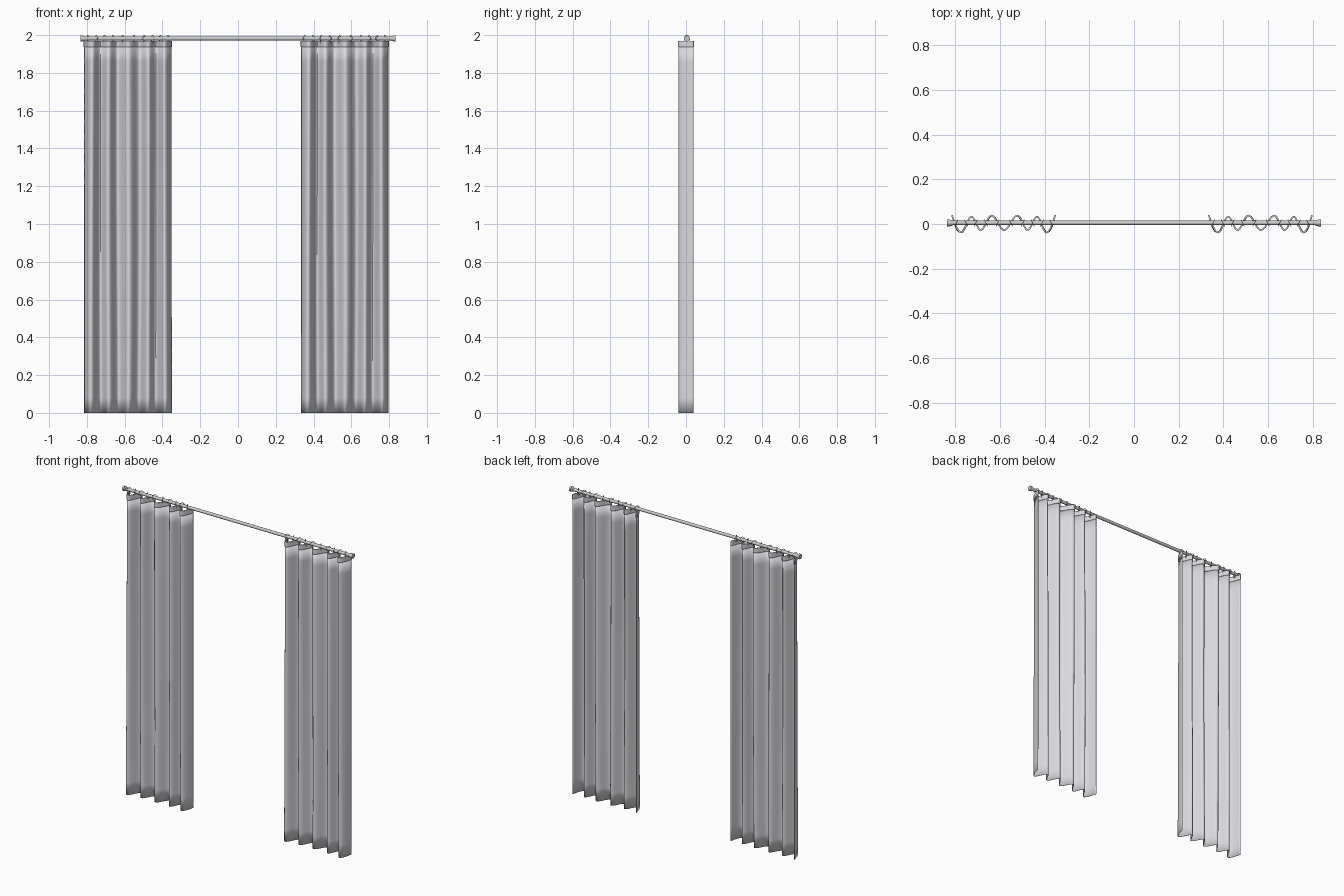
import bpy, bmesh, math
from mathutils import Matrix, Vector

cube = bpy.data.objects.get("Cube")
if cube:
    bpy.data.objects.remove(cube, do_unlink=True)


def material(name, rgb):
    m = bpy.data.materials.new(name)
    m.use_nodes = True
    m.diffuse_color = (*rgb, 1)
    m.node_tree.nodes["Principled BSDF"].inputs["Base Color"].default_value = (*rgb, 1)
    return m


fabric = material("pale grey fabric", (0.70, 0.69, 0.73))
metal = material("grey metal", (0.60, 0.61, 0.60))

ROD_Y, ROD_Z = 0.005, 1.982
TOP = 1.968
# Fold extremes (x, y) across one panel
FOLDS = [(-.816, .04), (-.773, -.038), (-.728, .033), (-.686, -.027), (-.638, .038),
         (-.581, -.027), (-.520, .038), (-.474, -.027), (-.432, .033), (-.390, -.038),
         (-.350, .04)]
STEPS = 10


def finish(name, bm, mat, angle=40):
    me = bpy.data.meshes.new(name)
    bm.to_mesh(me)
    bm.free()
    me.materials.append(mat)
    ob = bpy.data.objects.new(name, me)
    bpy.context.collection.objects.link(ob)
    bpy.ops.object.select_all(action='DESELECT')
    ob.select_set(True)
    bpy.context.view_layer.objects.active = ob
    bpy.ops.object.shade_smooth_by_angle(angle=math.radians(angle))
    return ob


def fold_line():
    """Wavy plan of the cloth; the outer edges flare, the inner folds are round."""
    pts = []
    last = len(FOLDS) - 2
    for i, (a, b) in enumerate(zip(FOLDS, FOLDS[1:])):
        for s in range(STEPS):
            t = s / STEPS
            if i == 0:
                e = math.sin(t * math.pi / 2)
            elif i == last:
                e = 1 - math.cos(t * math.pi / 2)
            else:
                e = (1 - math.cos(t * math.pi)) / 2
            pts.append((a[0] + (b[0] - a[0]) * t, a[1] + (b[1] - a[1]) * e))
    return pts + [FOLDS[-1]]


def cloth(name, heights, thickness, shift):
    """Sheet that follows the folds and spreads a little toward the floor."""
    bm = bmesh.new()
    mid = (FOLDS[0][0] + FOLDS[-1][0]) / 2
    rows = []
    for z in heights:
        drop = 1 - z / TOP
        row = []
        for x, y in fold_line():
            u = (x - mid) / 0.233
            sway = 0.006 * math.sin(3 * drop + 4 * u) * drop * (1 - u * u)
            lean = 0.09 * y * u * drop
            row.append(bm.verts.new((x + shift + 0.004 * u * (drop - 0.5) + sway - lean, y, z)))
        rows.append(row)
    for lo, hi in zip(rows, rows[1:]):
        for i in range(len(lo) - 1):
            bm.faces.new((lo[i], lo[i + 1], hi[i + 1], hi[i]))
    ob = finish(name, bm, fabric)
    mod = ob.modifiers.new("cloth thickness", 'SOLIDIFY')
    mod.thickness = thickness
    mod.offset = 0


def add_cylinder(bm, x0, x1, radius, segments=24):
    mat = Matrix.Translation(((x0 + x1) / 2, ROD_Y, ROD_Z)) @ Matrix.Rotation(math.pi / 2, 4, 'Y')
    bmesh.ops.create_cone(bm, cap_ends=True, segments=segments, radius1=radius,
                          radius2=radius, depth=abs(x1 - x0), matrix=mat)


def add_torus(bm, centre, major, minor, turn, n=20, m=6):
    """Upright ring whose axis runs along x, turned about z."""
    spin = Matrix.Rotation(turn, 3, 'Z')
    loops = []
    for i in range(n):
        a = 2 * math.pi * i / n
        loop = []
        for j in range(m):
            b = 2 * math.pi * j / m
            r = major + minor * math.cos(b)
            p = spin @ Vector((minor * math.sin(b), r * math.cos(a), r * math.sin(a)))
            loop.append(bm.verts.new(p + Vector(centre)))
        loops.append(loop)
    for i in range(n):
        p, q = loops[i], loops[(i + 1) % n]
        for j in range(m):
            k = (j + 1) % m
            bm.faces.new((p[j], q[j], q[k], p[k]))
    bmesh.ops.recalc_face_normals(bm, faces=bm.faces)


# Rod with stepped end caps
bm = bmesh.new()
add_cylinder(bm, -0.825, 0.825, 0.010)
finish("rod", bm, metal)
for side, label in ((-1, "right"), (1, "left")):
    bm = bmesh.new()
    add_cylinder(bm, side * 0.812, side * 0.825, 0.013)
    add_cylinder(bm, side * 0.823, side * 0.835, 0.016)
    finish(label + "_end_cap", bm, metal)

# Two matching panels, each with header tape and hanging rings
for label, shift in (("right", 0.0), ("left", 1.148)):
    cloth(label + "_curtain", [1.94 * i / 24 for i in range(25)], 0.002, shift)
    cloth(label + "_header_tape", [1.936, 1.941, 1.953, 1.964, TOP], 0.007, shift)
    bm = bmesh.new()
    for i, (a, b) in enumerate(zip(FOLDS, FOLDS[1:])):
        x = (a[0] + b[0]) / 2 + shift
        turn = math.radians(25 if i % 2 else -25)
        add_torus(bm, (x, ROD_Y, ROD_Z), 0.0162, 0.0016, turn)
        add_torus(bm, (x, ROD_Y, 1.961), 0.006, 0.0014, turn + math.pi / 2, 12)
    finish(label + "_rings", bm, metal)
